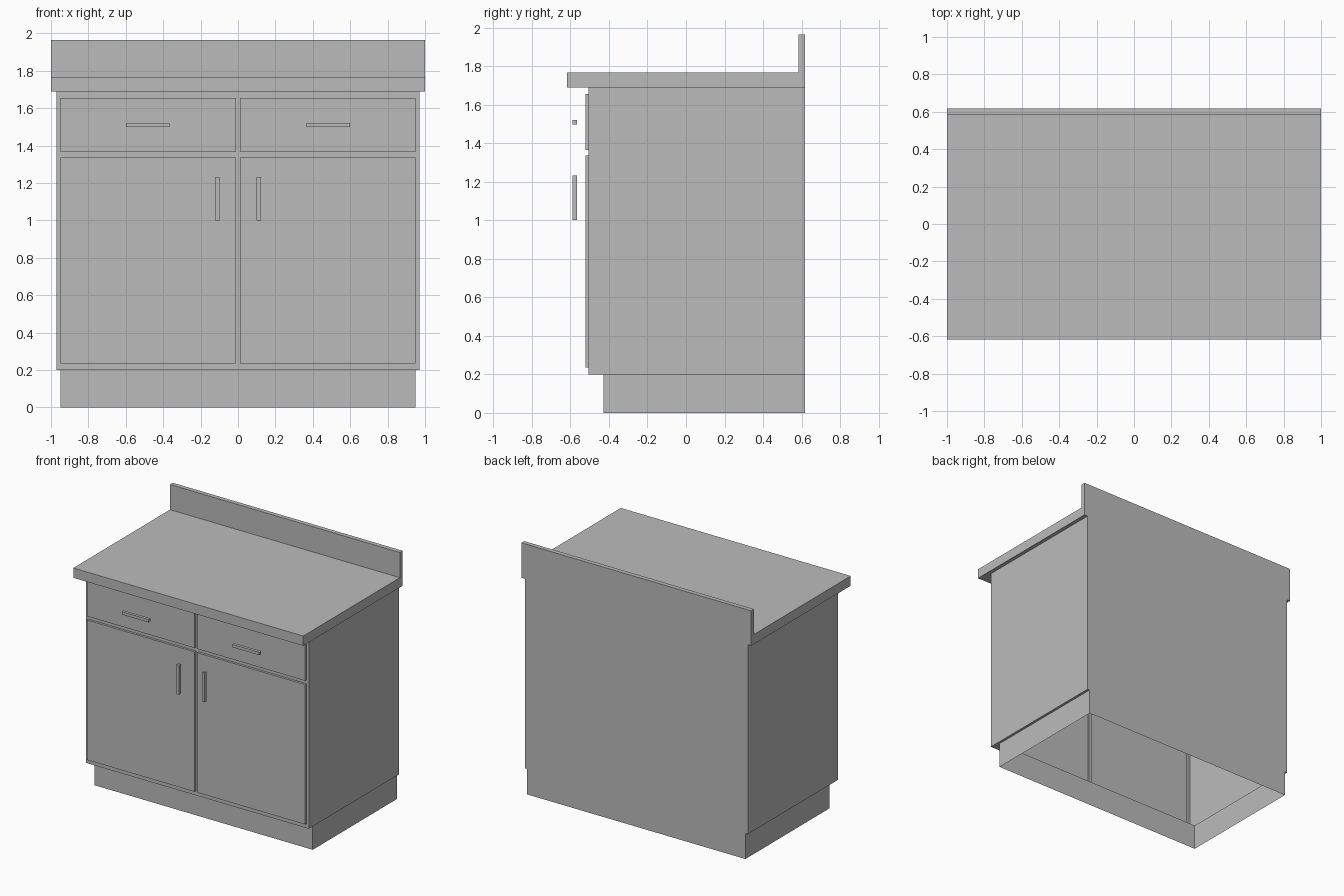
import bpy
import bmesh
from mathutils import Vector

cube = bpy.data.objects.get("Cube")
if cube:
    bpy.data.objects.remove(cube, do_unlink=True)

# One plain grey for the whole cabinet
grey = bpy.data.materials.new("plain_grey")
grey.use_nodes = True
colour = (0.5, 0.5, 0.5, 1)
grey.diffuse_color = colour
grey.node_tree.nodes["Principled BSDF"].inputs["Base Color"].default_value = colour

BACK = 0.618
KICK = (0.95, -0.428)       # half width, front
CARCASS = (0.97, -0.505)
COUNTER = (1.0, -0.618)
UP, DOWN, FRONT = Vector((0, 0, 1)), Vector((0, 0, -1)), Vector((0, -1, 0))


def finish(name, bm):
    mesh = bpy.data.meshes.new(name)
    bm.to_mesh(mesh)
    bm.free()
    mesh.materials.append(grey)
    obj = bpy.data.objects.new(name, mesh)
    bpy.context.collection.objects.link(obj)
    return obj


def box(name, low, high, open_sides=(), rim=None):
    """Box with some sides left open; rim adds an underside ledge around a smaller footprint."""
    low, high = Vector(low), Vector(high)
    bm = bmesh.new()
    bmesh.ops.create_cube(bm, size=1)
    bm.normal_update()
    gone = [f for f in bm.faces if any(f.normal.dot(d) > 0.9 for d in open_sides)]
    bmesh.ops.delete(bm, geom=gone, context='FACES')
    for v in bm.verts:
        v.co = (low + high) / 2 + v.co * (high - low)
    if rim:
        w, f = rim
        x, y = high.x, low.y
        outline = [(-x, BACK), (-x, y), (x, y), (x, BACK),
                   (w, BACK), (w, f), (-w, f), (-w, BACK)]
        bm.faces.new([bm.verts.new((px, py, low.z)) for px, py in reversed(outline)])
    return finish(name, bm)


def layer(name, footprint, z0, z1, open_sides, rim=None):
    w, front = footprint
    return box(name, (-w, front, z0), (w, BACK, z1), open_sides, rim)


# Hollow body, stacked from the floor up
layer("toe_kick", KICK, 0, 0.2, (UP, DOWN))
layer("carcass", CARCASS, 0.2, 1.69, (UP, DOWN, FRONT), KICK)
layer("countertop", COUNTER, 1.69, 1.767, (DOWN,), CARCASS)
box("backsplash", (-1, 0.583, 1.767), (1, BACK, 1.965), (DOWN,))

# Face frame with the doors and drawer fronts pulled out of it
xs = [-0.97, -0.95, -0.012, 0.012, 0.95, 0.97]
zs = [0.2, 0.235, 1.335, 1.365, 1.655, 1.69]
bm = bmesh.new()
grid = [[bm.verts.new((x, CARCASS[1], z)) for z in zs] for x in xs]
panels = []
for i in range(len(xs) - 1):
    for j in range(len(zs) - 1):
        face = bm.faces.new((grid[i][j], grid[i + 1][j], grid[i + 1][j + 1], grid[i][j + 1]))
        if i % 2 and j % 2:
            panels.append(face)
bm.normal_update()
pulled = bmesh.ops.extrude_discrete_faces(bm, faces=panels)["faces"]
for face in pulled:
    bmesh.ops.translate(bm, verts=face.verts, vec=(0, -0.017, 0))
bm.normal_update()
finish("face_frame_doors_and_drawers", bm)

# Bar handles standing clear of the fronts
for side, s in (("right", -1), ("left", 1)):
    for part, x0, x1, z0, z1 in (("drawer", 0.365, 0.598, 1.498, 1.521),
                                 ("door", 0.1, 0.123, 1.0, 1.233)):
        a, b = sorted((s * x0, s * x1))
        box(f"{side}_{part}_handle", (a, -0.59, z0), (b, -0.567, z1))
